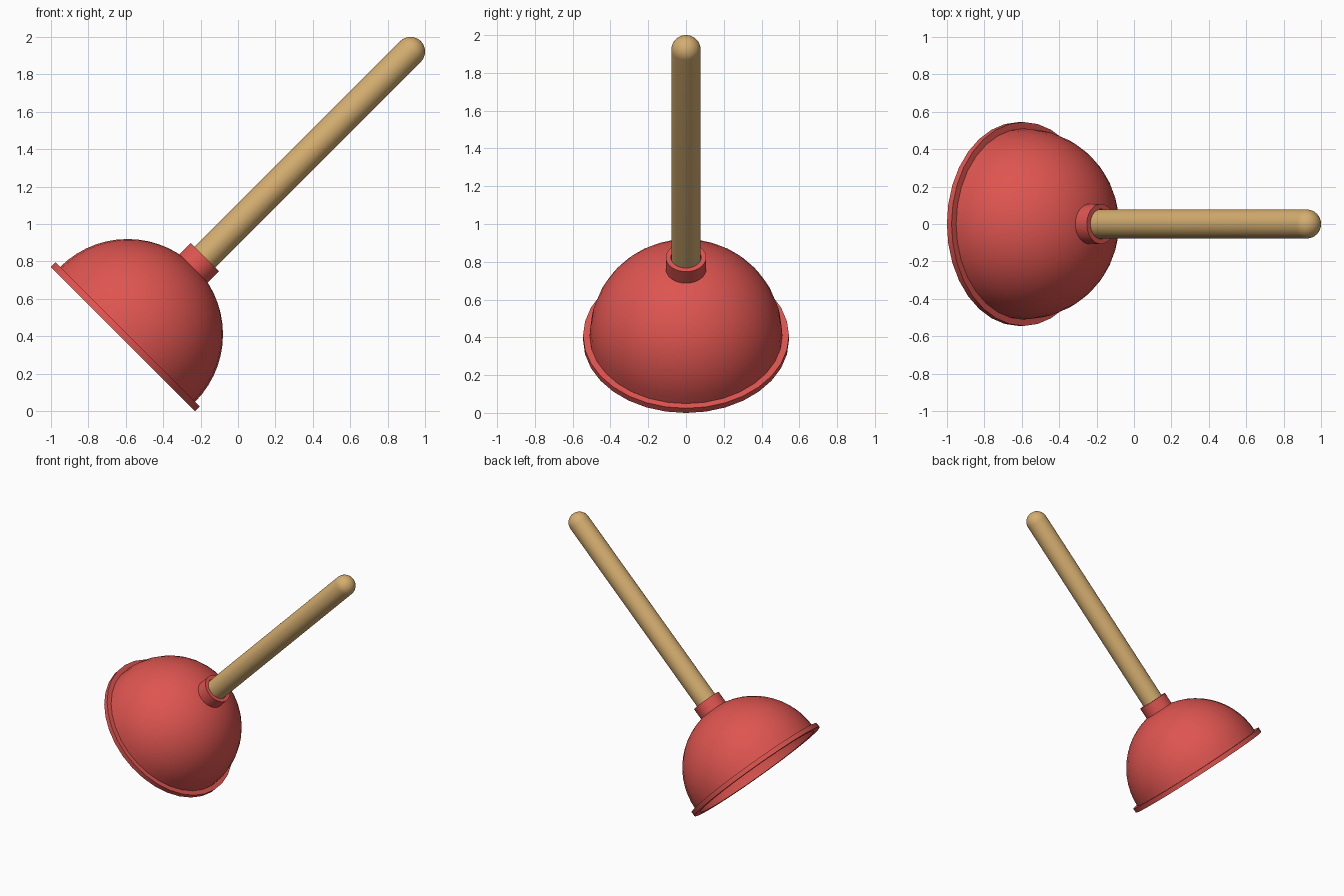
import bpy, bmesh
from math import sin, cos, pi, radians
from mathutils import Vector

cube = bpy.data.objects.get("Cube")
if cube:
    bpy.data.objects.remove(cube, do_unlink=True)

SEGMENTS = 32
BASE = Vector((-0.615, 0, 0.385))   # centre of the open mouth
TILT = radians(45)


def material(name, color):
    m = bpy.data.materials.new(name)
    m.use_nodes = True
    m.diffuse_color = color
    m.node_tree.nodes["Principled BSDF"].inputs["Base Color"].default_value = color
    return m


def arc(radius, centre, start, end, steps):
    """Profile points (radius, height) on an arc; angles in degrees."""
    angles = [radians(start + (end - start) * i / steps) for i in range(steps + 1)]
    return [(radius * cos(a), centre + radius * sin(a)) for a in angles]


def lathe(name, profile, mat):
    """Turn a profile about the tilted axis of the tool."""
    bm = bmesh.new()
    verts = [bm.verts.new((r, 0, h)) for r, h in profile]
    edges = [bm.edges.new(pair) for pair in zip(verts, verts[1:])]
    bmesh.ops.spin(bm, geom=verts + edges, axis=(0, 0, 1), cent=(0, 0, 0),
                   angle=2 * pi, steps=SEGMENTS)
    bmesh.ops.remove_doubles(bm, verts=bm.verts, dist=0.0005)
    bmesh.ops.recalc_face_normals(bm, faces=bm.faces)
    mesh = bpy.data.meshes.new(name)
    bm.to_mesh(mesh)
    bm.free()
    mesh.materials.append(mat)
    obj = bpy.data.objects.new(name, mesh)
    bpy.context.collection.objects.link(obj)
    obj.location = BASE
    obj.rotation_euler.y = TILT
    bpy.ops.object.select_all(action="DESELECT")
    obj.select_set(True)
    bpy.context.view_layer.objects.active = obj
    bpy.ops.object.shade_smooth_by_angle(angle=radians(35))
    return obj


rubber = material("red rubber", (0.73, 0.09, 0.08, 1))
wood = material("light wood", (0.66, 0.42, 0.16, 1))

# Hollow cup with a flat flange round its mouth
flange = [(0.495, 0), (0.545, 0), (0.545, 0.035)]
outer = arc(0.51, 0.035, 0, 90, 14)
inner = arc(0.495, 0.035, 90, 0, 14)
lathe("rubber_cup", flange + outer + inner + flange[:1], rubber)

# Socket that grips the handle
lathe("handle_socket", [(0, 0.5), (0.107, 0.5), (0.107, 0.62),
                        (0.08, 0.62), (0.08, 0.56), (0, 0.56)], rubber)

# Straight handle with a round end
lathe("handle", [(0, 0.55), (0.078, 0.55)] + arc(0.078, 2.174, 0, 90, 8), wood)
